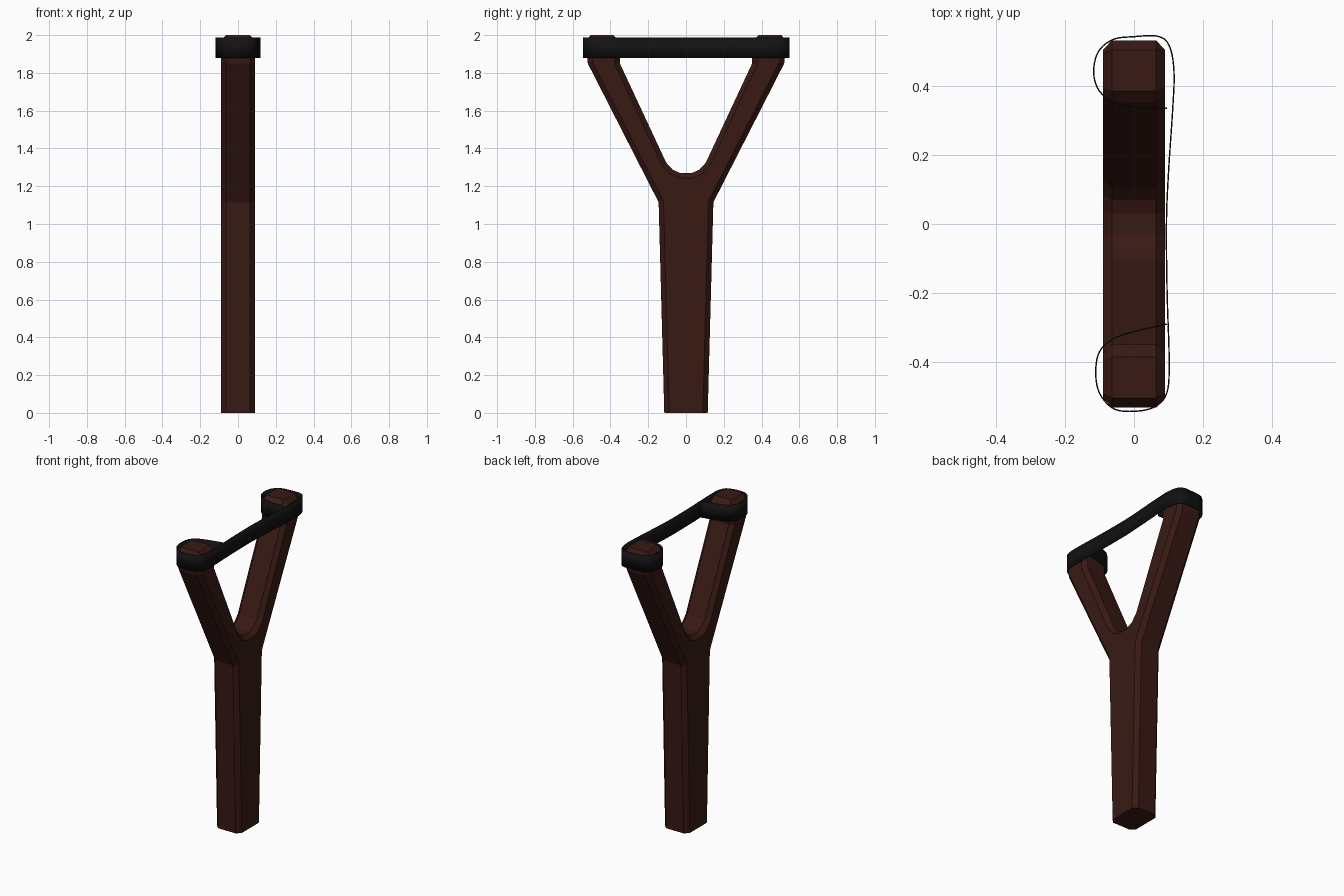
import bpy, bmesh
from mathutils import Vector

if "Cube" in bpy.data.objects:
    bpy.data.objects.remove(bpy.data.objects["Cube"])


def material(name, rgb):
    m = bpy.data.materials.new(name)
    m.diffuse_color = (*rgb, 1)
    m.use_nodes = True
    m.node_tree.nodes["Principled BSDF"].inputs["Base Color"].default_value = m.diffuse_color
    return m


def add_object(name, bm, mat):
    bmesh.ops.recalc_face_normals(bm, faces=bm.faces)
    me = bpy.data.meshes.new(name)
    bm.to_mesh(me)
    bm.free()
    me.materials.append(mat)
    ob = bpy.data.objects.new(name, me)
    bpy.context.collection.objects.link(ob)
    return ob


wood = material("dark_wood", (0.04, 0.01, 0.007))
rubber = material("black_rubber", (0.006, 0.006, 0.006))

# Forked frame: mirrored half outline (y, z), extruded in x, long edges chamfered
half = [(0.115, 0), (0.145, 1.115), (0.52, 1.85), (0.532, 1.965), (0.505, 2.0),
        (0.385, 2.0), (0.348, 1.965), (0.35, 1.85), (0.105, 1.325),
        (0.07, 1.287), (0.03, 1.27)]
outline = half + [(-y, z) for y, z in reversed(half)]
bm = bmesh.new()
front = [bm.verts.new((0.09, y, z)) for y, z in outline]
back = [bm.verts.new((-0.09, y, z)) for y, z in outline]
bm.faces.new(front)
bm.faces.new(back[::-1])
n = len(outline)
for i in range(n):
    j = (i + 1) % n
    bm.faces.new((front[i], back[i], back[j], front[j]))
bmesh.ops.recalc_face_normals(bm, faces=bm.faces)
rim = [e for e in bm.edges
       if abs(e.verts[0].co.x - e.verts[1].co.x) < 1e-5
       and max(v.co.z for v in e.verts) > 0.01]
bmesh.ops.bevel(bm, geom=rim, offset=0.026, offset_type='OFFSET',
                segments=1, profile=0.5, affect='EDGES')
bmesh.ops.triangulate(bm, faces=[f for f in bm.faces if len(f.verts) > 4])
add_object("forked_frame", bm, wood)


# Elastic band: thin upright ribbon wrapped round both prongs
def smooth_path(points, steps=5):
    p = [Vector(q) for q in points]
    p = [2 * p[0] - p[1]] + p + [2 * p[-1] - p[-2]]
    out = []
    for a, b, c, d in zip(p, p[1:], p[2:], p[3:]):
        for k in range(steps):
            t = k / steps
            out.append(0.5 * (2 * b + (c - a) * t + (2 * a - 5 * b + 4 * c - d) * t * t
                              + (3 * b - a - 3 * c + d) * t ** 3))
    return out + [p[-2]]


path = smooth_path([
    (0.095, 0.335), (0.03, 0.337), (-0.05, 0.35), (-0.1, 0.385), (-0.117, 0.44),
    (-0.103, 0.5), (-0.06, 0.535), (0.0, 0.543), (0.07, 0.544), (0.103, 0.515),
    (0.116, 0.44), (0.112, 0.33), (0.1, 0.15), (0.094, 0.0), (0.096, -0.2),
    (0.102, -0.4), (0.095, -0.49), (0.06, -0.53), (0.0, -0.543), (-0.06, -0.535),
    (-0.1, -0.49), (-0.111, -0.43), (-0.1, -0.37), (-0.06, -0.333),
    (0.0, -0.312), (0.095, -0.29)])
bm = bmesh.new()
low = [bm.verts.new((p.x, p.y, 1.88)) for p in path]
top = [bm.verts.new((p.x, p.y, 1.987)) for p in path]
for i in range(len(path) - 1):
    bm.faces.new((low[i], low[i + 1], top[i + 1], top[i]))
band = add_object("elastic_band", bm, rubber)
solid = band.modifiers.new("thickness", 'SOLIDIFY')
solid.thickness = 0.004
solid.offset = 0
bpy.context.view_layer.objects.active = band
band.select_set(True)
bpy.ops.object.shade_smooth_by_angle(angle=0.6)
